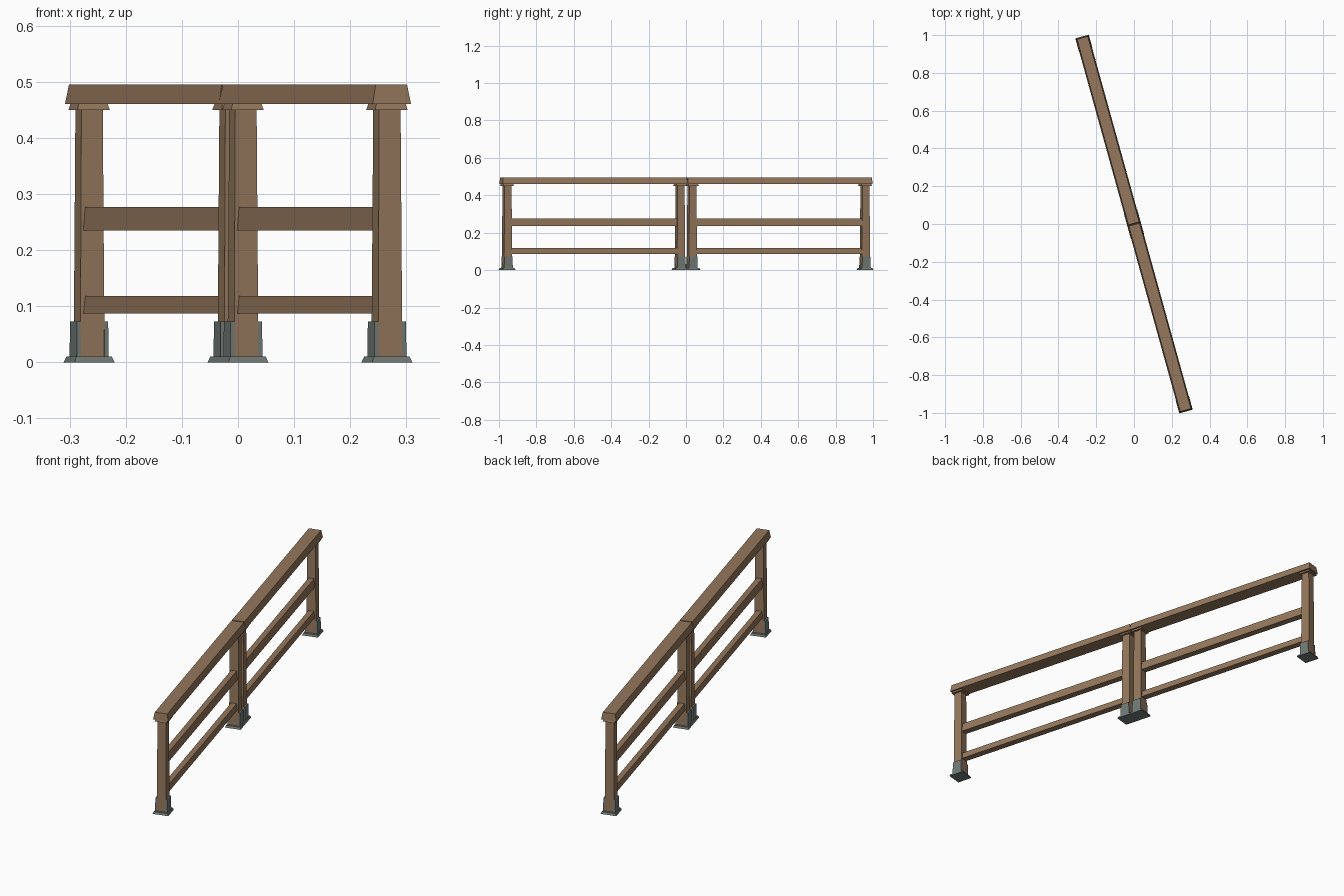
import bpy
import bmesh
from math import radians
from mathutils import Matrix

cube = bpy.data.objects.get("Cube")
if cube:
    bpy.data.objects.remove(cube, do_unlink=True)

TURN = Matrix.Rotation(radians(15.5), 4, 'Z')


def material(name, rgb):
    mat = bpy.data.materials.new(name)
    mat.use_nodes = True
    mat.diffuse_color = (*rgb, 1)
    mat.node_tree.nodes["Principled BSDF"].inputs["Base Color"].default_value = (*rgb, 1)
    return mat


wood = material("brown_wood", (0.30, 0.187, 0.107))
metal = material("grey_metal", (0.165, 0.195, 0.18))


def tapered_box(name, mat, x, y, z0, z1, bottom, top):
    """Box centred at fence-space (x, y); bottom and top are half sizes."""
    bm = bmesh.new()
    bmesh.ops.create_cube(bm, size=2)
    for v in bm.verts:
        half = top if v.co.z > 0 else bottom
        v.co.x *= half[0]
        v.co.y *= half[1]
        v.co.z = z1 if v.co.z > 0 else z0
    mesh = bpy.data.meshes.new(name)
    bm.to_mesh(mesh)
    bm.free()
    mesh.materials.append(mat)
    obj = bpy.data.objects.new(name, mesh)
    obj.matrix_world = TURN @ Matrix.Translation((x, y, 0))
    bpy.context.collection.objects.link(obj)


INNER, OUTER = 0.033, 0.993
MIDDLE = (INNER + OUTER) / 2

# Two matching fence sections, end to end
for side, label in ((-1, "front"), (1, "back")):
    # Posts with foot plate, side brackets and cap
    for place, pos in (("inner", INNER), ("outer", OUTER)):
        tag = f"{label}_{place}"
        y = side * pos
        tapered_box(tag + "_foot_plate", metal, 0, y, 0, 0.01,
                    (0.037, 0.037), (0.033, 0.033))
        tapered_box(tag + "_post", wood, 0, y, 0.01, 0.452,
                    (0.0224, 0.0224), (0.0198, 0.0198))
        for s, hand in ((-1, "right"), (1, "left")):
            tapered_box(f"{tag}_{hand}_bracket", metal, s * 0.0255, y, 0.01, 0.073,
                        (0.004, 0.024), (0.0035, 0.0225))
        tapered_box(tag + "_post_cap", wood, 0, y, 0.45, 0.46,
                    (0.030, 0.030), (0.027, 0.027))

    # Horizontal rails between the posts
    reach = (OUTER - INNER) / 2 - 0.02
    for name, z0, z1 in (("lower_rail", 0.087, 0.118), ("middle_rail", 0.235, 0.277)):
        tapered_box(f"{label}_{name}", wood, 0, side * MIDDLE, z0, z1,
                    (0.0165, reach), (0.013, reach))

    # Handrail on top
    tapered_box(label + "_handrail", wood, 0, side * MIDDLE, 0.46, 0.495,
                (0.0355, 0.5135), (0.029, 0.5095))
